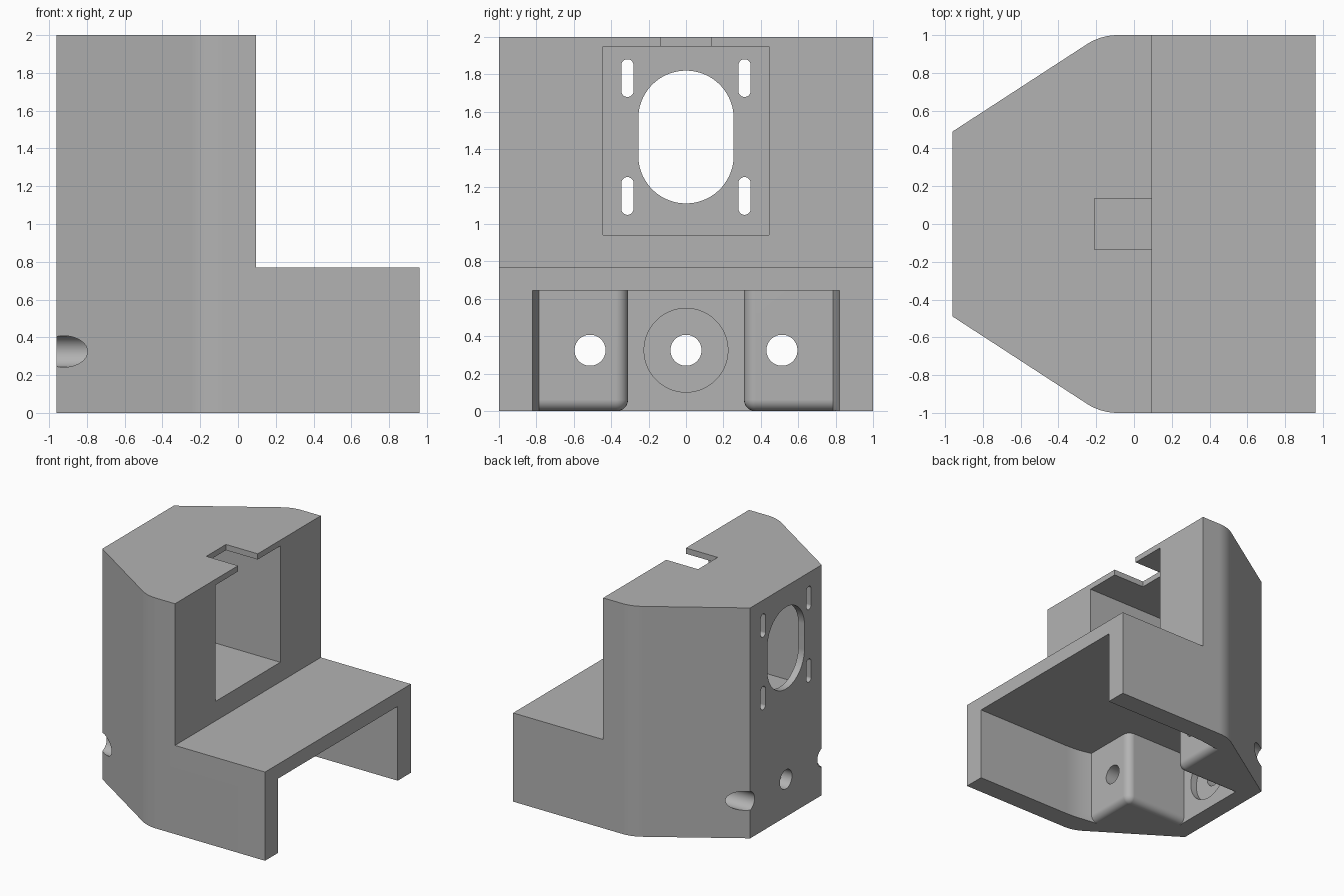
import bpy, bmesh
from math import sin, cos, pi, sqrt, atan, tan

default = bpy.data.objects.get("Cube")
if default:
    bpy.data.objects.remove(default, do_unlink=True)

grey = bpy.data.materials.new("plain grey")
grey.use_nodes = True
colour = (0.45, 0.45, 0.45, 1)
grey.diffuse_color = colour
grey.node_tree.nodes["Principled BSDF"].inputs["Base Color"].default_value = colour


def loft(name, sections):
    """Closed solid through rings that all have the same number of points."""
    bm = bmesh.new()
    rings = [[bm.verts.new(p) for p in ring] for ring in sections]
    n = len(rings[0])
    for low, high in zip(rings, rings[1:]):
        for i in range(n):
            j = (i + 1) % n
            bm.faces.new((low[i], low[j], high[j], high[i]))
    bm.faces.new(rings[0][::-1])
    bm.faces.new(rings[-1])
    bmesh.ops.recalc_face_normals(bm, faces=bm.faces[:])
    mesh = bpy.data.meshes.new(name)
    bm.to_mesh(mesh)
    bm.free()
    obj = bpy.data.objects.new(name, mesh)
    bpy.context.collection.objects.link(obj)
    mesh.materials.append(grey)
    return obj


def box(name, x0, x1, half_y, z0, z1):
    ring = [(x0, -half_y), (x1, -half_y), (x1, half_y), (x0, half_y)]
    return loft(name, [[(x, y, z) for x, y in ring] for z in (z0, z1)])


def slot(name, y, z, radius, half, x0, x1, n=48):
    """Upright rounded slot along x; a round hole when half is zero."""
    ring = []
    for i in range(n):
        a = (i + 0.5) * 2 * pi / n
        ring.append((y + radius * cos(a), z + radius * sin(a) + (half if a < pi else -half)))
    return loft(name, [[(x, u, v) for u, v in ring] for x in (x0, x1)])


def mirrored(half):
    return half + [(x, -y) for x, y in reversed(half)]


# Housing: tapered plan with rounded shoulders
taper = atan(0.51 / 0.785)
radius = 0.3
start = -0.175 + radius * tan(taper / 2)
outline = [(0.96, 1)]
for i in range(9):
    a = taper * i / 8
    outline.append((start - radius * sin(a), 1 - radius + radius * cos(a)))
outline.append((-0.96, 0.49))
plan = mirrored(outline)
housing = loft("housing", [[(x, y, z) for x, y in plan] for z in (0, 2)])

# Underside cavity: wide bay and a central well between two rounded bosses
EDGE = 0.06


def cavity_plan(d):
    r = EDGE + 0.005
    half = [(1.1, 0.82), (0.04, 0.82), (-0.04, 0.815), (-0.12, 0.805), (-0.2 - d, 0.785)]
    for i in range(7):
        a = pi / 2 * i / 6
        half.append((-0.2 - r + (r - d) * cos(a), 0.31 + r - (r - d) * sin(a)))
    half.append((-0.8, 0.31 + d))
    return mirrored(half)


levels = [(-0.1, EDGE)]
for i in range(7):
    z = EDGE * (1 - cos(pi / 2 * i / 6))
    levels.append((z, EDGE - sqrt(max(0, EDGE ** 2 - (EDGE - z) ** 2))))
levels.append((0.645, 0))
cavity = loft("cavity_cutter", [[(x, y, z) for x, y in cavity_plan(d)] for z, d in levels])

# Step, motor pocket and cable notch
cutters = [
    cavity,
    box("step_cutter", 0.095, 1.2, 1.2, 0.77, 2.2),
    box("pocket_cutter", -0.9, 0.4, 0.445, 0.94, 1.95),
    box("notch_cutter", -0.21, 0.3, 0.135, 1.9, 2.1),
]

# Window and adjusting slots in the thin wall
cutters.append(slot("window_cutter", 0, 1.465, 0.255, 0.1, -1.1, -0.7, 64))
for y in (-0.313, 0.313):
    for z in (1.15, 1.78):
        cutters.append(slot("adjusting_slot_cutter", y, z, 0.033, 0.068, -1.1, -0.7, 24))

# Mounting holes and the central counterbore
for y in (-0.513, 0.513):
    cutters.append(slot("boss_hole_cutter", y, 0.325, 0.083, 0, -1.1, -0.1))
cutters.append(slot("centre_hole_cutter", 0, 0.325, 0.083, 0, -1.1, -0.6))
cutters.append(slot("counterbore_cutter", 0, 0.325, 0.224, 0, -0.86, -0.7, 64))

for cutter in cutters:
    cutter.hide_render = True
    mod = housing.modifiers.new(cutter.name, "BOOLEAN")
    mod.operation = "DIFFERENCE"
    mod.solver = "EXACT"
    mod.object = cutter

# Bake the cuts and drop the cutters
bpy.context.view_layer.update()
graph = bpy.context.evaluated_depsgraph_get()
baked = bpy.data.meshes.new_from_object(housing.evaluated_get(graph))
housing.modifiers.clear()
housing.data = baked
for cutter in cutters:
    bpy.data.objects.remove(cutter, do_unlink=True)
baked.materials.clear()
baked.materials.append(grey)
for face in baked.polygons:
    face.material_index = 0

# Smooth rounds, crisp edges
bpy.ops.object.select_all(action="DESELECT")
housing.select_set(True)
bpy.context.view_layer.objects.active = housing
bpy.ops.object.shade_smooth_by_angle(angle=pi / 7)
weighted = housing.modifiers.new("weighted_normals", "WEIGHTED_NORMAL")
weighted.keep_sharp = True
